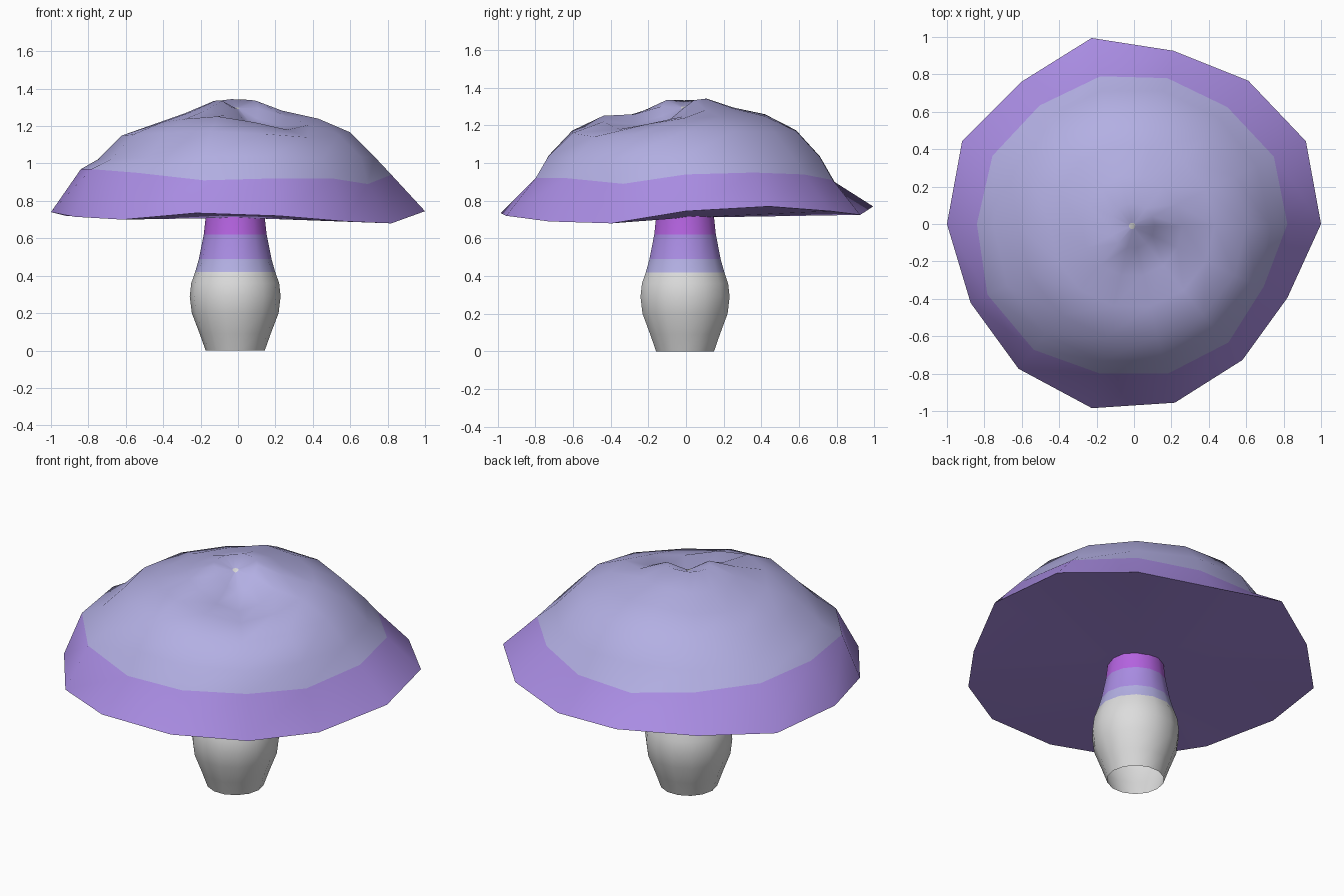
import bpy, bmesh, math

SIDES = 14

cube = bpy.data.objects.get("Cube")
if cube:
    bpy.data.objects.remove(cube, do_unlink=True)


def make_material(name, rgb):
    mat = bpy.data.materials.new(name)
    mat.use_nodes = True
    mat.diffuse_color = (*rgb, 1)
    mat.node_tree.nodes["Principled BSDF"].inputs["Base Color"].default_value = (*rgb, 1)
    return mat


lavender = make_material("lavender", (.45, .43, .77))
purple = make_material("purple", (.4, .265, .77))
magenta = make_material("magenta", (.46, .125, .75))
off_white = make_material("off white", (.72, .72, .72))


def add_ring(bm, radii, heights, centre=(0, 0)):
    """One loop of vertices; radii and heights hold a value per side."""
    loop = []
    for i in range(SIDES):
        angle = math.tau * i / SIDES
        x = centre[0] + radii[i] * math.cos(angle)
        y = centre[1] + radii[i] * math.sin(angle)
        loop.append(bm.verts.new((x, y, heights[i])))
    return loop


def bridge(bm, lower, upper, slot):
    for i in range(SIDES):
        j = (i + 1) % SIDES
        face = bm.faces.new((lower[i], lower[j], upper[j], upper[i]))
        face.material_index = slot


def finish(bm, name, materials):
    mesh = bpy.data.meshes.new(name)
    bm.to_mesh(mesh)
    bm.free()
    for mat in materials:
        mesh.materials.append(mat)
    obj = bpy.data.objects.new(name, mesh)
    bpy.context.collection.objects.link(obj)
    bpy.ops.object.select_all(action="DESELECT")
    obj.select_set(True)
    bpy.context.view_layer.objects.active = obj
    bpy.ops.object.shade_smooth_by_angle(angle=math.radians(60))
    return obj


def level(value):
    return [value] * SIDES


def offset(base, hundredths):
    return [base + h / 100 for h in hundredths]


# Cap: irregular rim, coloured band, then a lumpy dome with a dent
def build_cap():
    bm = bmesh.new()
    rim = add_ring(bm,
                   offset(1, (0, 2, -2, -5, 2, -3, 2, 0, -3, -1, 1, -2, -7, -9)),
                   offset(.7, (4.5, 7, 4.5, 2.5, 7, 4, 2, 4, 1.5, 0, 3.5, 2, -1, -2)))
    band = add_ring(bm,
                    offset(.8, (2, 3, 0, 0, 1, 1, 4, 4, 7, 6, 2, 2, 1, -3)),
                    offset(.9, (4, 5, 4, 1, 0, 3, 5, 7, 7, 5, 1, 2, 2, -1)))
    bridge(bm, rim, band, 0)

    # Dome loops: radius, height, depth of the dent, strength of the lumps
    lumps = (2, 1, 0, 1, 2, -1, -2, -3, -2, 0, 3, 2, -1, 1)
    dome = ((.74, 1.03, 0, .3), (.61, 1.165, .02, .5), (.44, 1.24, .05, 1),
            (.27, 1.285, .11, .5), (.12, 1.34, .12, .2), (.017, 1.3, .01, 0))
    dent_angle = math.radians(-50)
    below = band
    for radius, height, dent, lump in dome:
        heights = []
        for i in range(SIDES):
            facing = max(0, math.cos(math.tau * i / SIDES - dent_angle))
            heights.append(height - dent * facing ** 2 + lump * lumps[i] / 100)
        loop = add_ring(bm, level(radius), heights, (-.01, -.01))
        bridge(bm, below, loop, 1)
        below = loop
    tip = bm.faces.new(below)
    tip.material_index = 2

    # Underside fan
    middle = bm.verts.new((0, 0, .71))
    for i in range(SIDES):
        bm.faces.new((rim[(i + 1) % SIDES], rim[i], middle))
    finish(bm, "mushroom_cap", (purple, lavender, off_white))


# Stem: bulbous open tube with coloured bands near the top
def build_stem():
    bm = bmesh.new()
    profile = ((.158, 0), (.19, .09), (.232, .2), (.243, .29), (.235, .36),
               (.214, .42), (.194, .49), (.168, .62), (.157, .72))
    slots = (0, 0, 0, 0, 0, 1, 2, 3)
    loops = [add_ring(bm, level(r), level(z), (-.015, -.005)) for r, z in profile]
    for lower, upper, slot in zip(loops, loops[1:], slots):
        bridge(bm, lower, upper, slot)
    finish(bm, "mushroom_stem", (off_white, lavender, purple, magenta))


build_cap()
build_stem()
